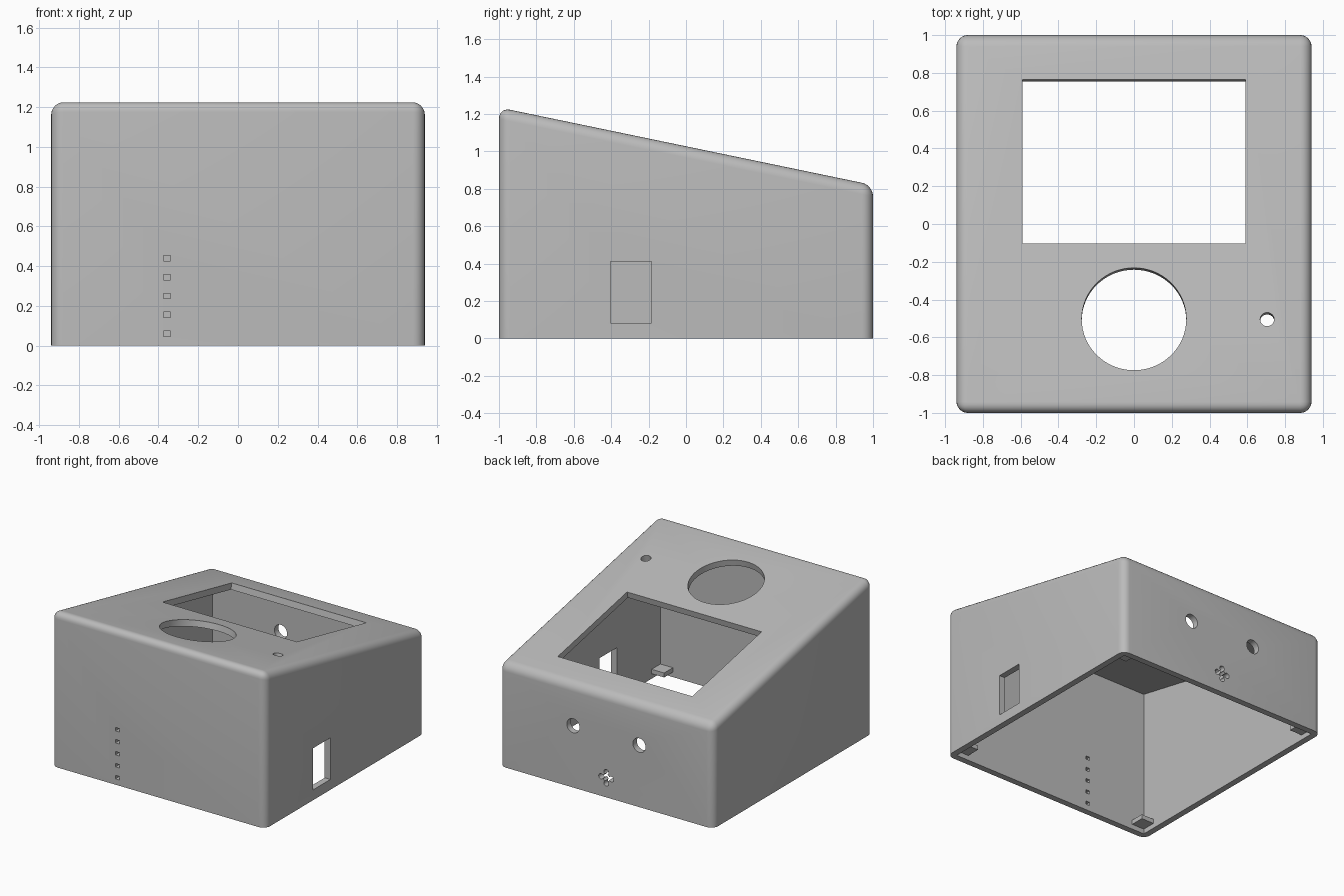
import bpy, bmesh
from math import atan, pi
from mathutils import Matrix, Vector

cube = bpy.data.objects.get("Cube")
if cube:
    bpy.data.objects.remove(cube)

HALF_X, HALF_Y, WALL = 0.94, 1.0, 0.05
FRONT_Z, BACK_Z = 1.235, 0.82
SLOPE = (BACK_Z - FRONT_Z) / (2 * HALF_Y)
TILT = atan(SLOPE)

grey = bpy.data.materials.new("matte grey")
grey.use_nodes = True
colour = (0.5, 0.5, 0.5, 1)
grey.diffuse_color = colour
grey.node_tree.nodes["Principled BSDF"].inputs["Base Color"].default_value = colour


def top_z(y):
    return FRONT_Z + SLOPE * (y + HALF_Y)


def make_object(name, bm):
    bmesh.ops.recalc_face_normals(bm, faces=bm.faces)
    mesh = bpy.data.meshes.new(name)
    bm.to_mesh(mesh)
    bm.free()
    mesh.materials.append(grey)
    obj = bpy.data.objects.new(name, mesh)
    bpy.context.collection.objects.link(obj)
    return obj


def wedge(hx, hy, bottom, drop):
    """Sloping-topped block, extruded across x from its side profile."""
    bm = bmesh.new()
    profile = [(-hy, bottom), (hy, bottom), (hy, top_z(hy) - drop), (-hy, top_z(-hy) - drop)]
    face = bm.faces.new([bm.verts.new((-hx, y, z)) for y, z in profile])
    ext = bmesh.ops.extrude_face_region(bm, geom=[face])
    moved = [v for v in ext["geom"] if isinstance(v, bmesh.types.BMVert)]
    bmesh.ops.translate(bm, verts=moved, vec=(2 * hx, 0, 0))
    return bm


def add_box(bm, centre, size, rot=Matrix()):
    mat = Matrix.Translation(centre) @ rot @ Matrix.Diagonal((*size, 1))
    bmesh.ops.create_cube(bm, size=1, matrix=mat)


def add_rod(bm, centre, radius, depth, rot, sides=48):
    bmesh.ops.create_cone(bm, cap_ends=True, segments=sides, radius1=radius, radius2=radius,
                          depth=depth, matrix=Matrix.Translation(centre) @ rot)


# Outer case: every edge rounded except the open bottom rim
bm = wedge(HALF_X, HALF_Y, 0, 0)
bmesh.ops.recalc_face_normals(bm, faces=bm.faces)
edges = [e for e in bm.edges if max(v.co.z for v in e.verts) > 0.1]
bmesh.ops.bevel(bm, geom=edges, offset=0.06, segments=6, profile=0.5, affect='EDGES')
case = make_object("case", bm)


def cut(bm):
    cutter = make_object("cutter", bm)
    cutter.hide_render = True
    mod = case.modifiers.new("cut", 'BOOLEAN')
    mod.operation = 'DIFFERENCE'
    mod.solver = 'EXACT'
    mod.object = cutter
    bpy.context.view_layer.objects.active = case
    bpy.ops.object.modifier_apply(modifier=mod.name)
    bpy.data.objects.remove(cutter)


# Hollow interior, open underneath
cut(wedge(HALF_X - WALL, HALF_Y - WALL, -0.2, WALL * (1 + SLOPE ** 2) ** 0.5))

# Openings in the sloping top: screen, large dial and small button
tilt = Matrix.Rotation(TILT, 4, 'X')
bm = bmesh.new()
add_box(bm, (0, 0.33, top_z(0.33)), (1.18, 0.887, 0.3), tilt)
add_rod(bm, (0, -0.503, top_z(-0.503)), 0.277, 0.3, tilt, 64)
add_rod(bm, (0.705, -0.505, top_z(-0.505)), 0.037, 0.3, tilt, 32)
cut(bm)

# Socket opening in the left wall and a column of slots in the front wall
bm = bmesh.new()
add_box(bm, (HALF_X, -0.295, 0.247), (0.3, 0.22, 0.33))
for i in range(5):
    add_box(bm, (-0.357, -HALF_Y, 0.06 + 0.095 * i), (0.036, 0.3, 0.027))
cut(bm)

# Two round ports in the back wall
upright = Matrix.Rotation(pi / 2, 4, 'X')
bm = bmesh.new()
for side in (-1, 1):
    add_rod(bm, (0.29 * side, HALF_Y, 0.49), 0.056, 0.3, upright, 32)
cut(bm)

# Cross-shaped vent: a centre hole with four overlapping round lobes
centre = Vector((0, HALF_Y, 0.155))
for dx, dz in ((0, 0), (1, 0), (-1, 0), (0, 1), (0, -1)):
    bm = bmesh.new()
    radius = 0.021 if dx or dz else 0.03
    add_rod(bm, centre + Vector((dx, 0, dz)) * 0.045, radius, 0.3, upright, 20)
    cut(bm)

case.select_set(True)
bpy.context.view_layer.objects.active = case
bpy.ops.object.shade_smooth_by_angle(angle=0.5)

# Small mounting tabs in the four bottom corners
bm = bmesh.new()
TAB = 0.11
for sx in (-1, 1):
    for sy in (-1, 1):
        add_box(bm, (sx * (HALF_X - WALL - TAB / 2), sy * (HALF_Y - WALL - TAB / 2), 0.057),
                (TAB, TAB, 0.035))
make_object("corner_tabs", bm)
